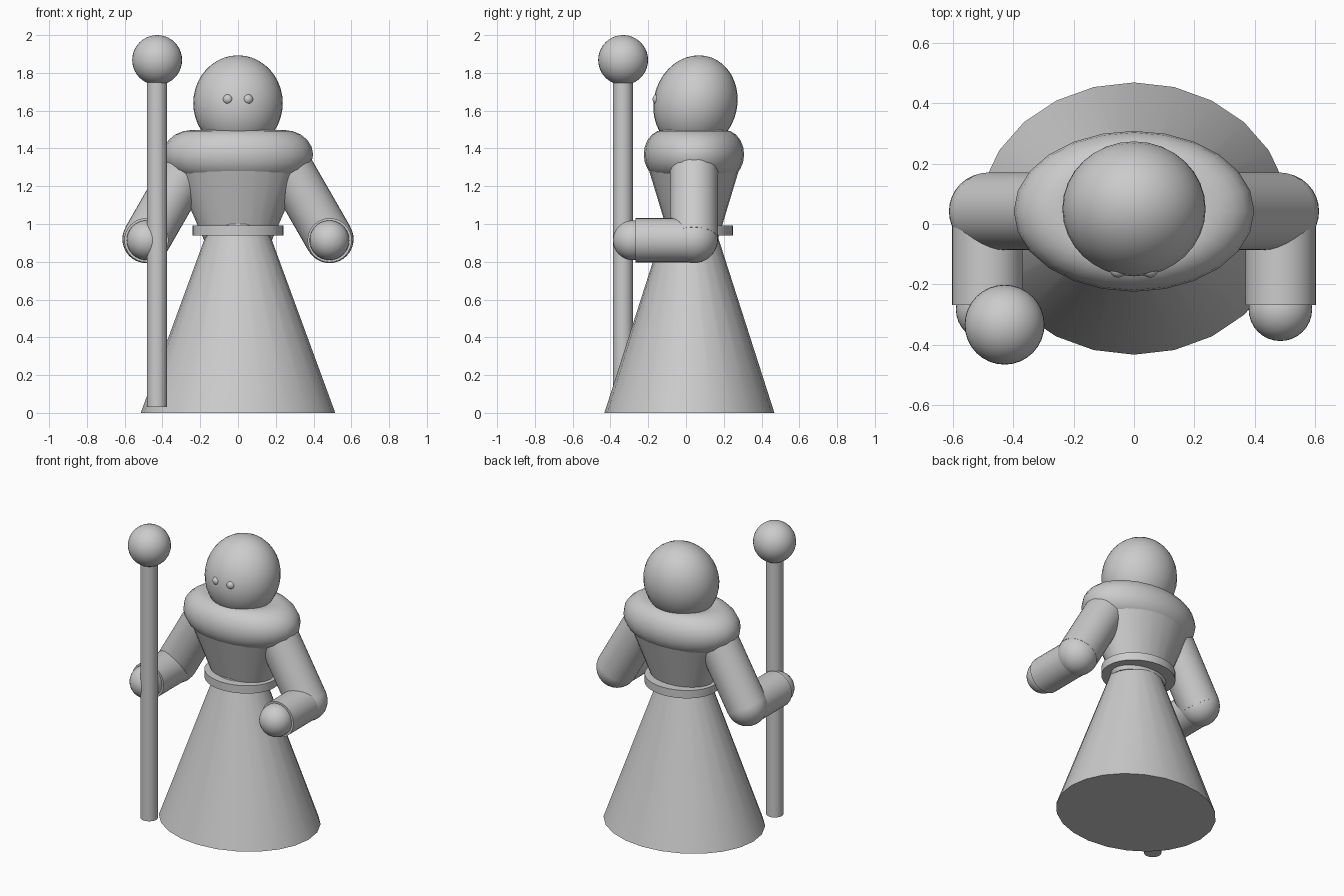
import bpy, math
from mathutils import Vector

if "Cube" in bpy.data.objects:
    bpy.data.objects.remove(bpy.data.objects["Cube"])

CY = 0.042  # depth of the body axis


def finish(ob, name):
    ob.name = name
    bpy.context.view_layer.objects.active = ob
    bpy.ops.object.select_all(action='DESELECT')
    ob.select_set(True)
    bpy.ops.object.transform_apply(location=False, rotation=True, scale=True)
    bpy.ops.object.shade_smooth_by_angle(angle=math.radians(35))
    return ob


def ball(name, loc, size):
    bpy.ops.mesh.primitive_uv_sphere_add(segments=32, ring_count=20, location=loc)
    ob = bpy.context.object
    ob.scale = size if isinstance(size, tuple) else (size,) * 3
    return finish(ob, name)


def frustum(name, z0, z1, r0, r1, y, depth_ratio, sides=24):
    bpy.ops.mesh.primitive_cone_add(vertices=sides, radius1=r0, radius2=r1,
                                    depth=z1 - z0, location=(0, y, (z0 + z1) / 2))
    ob = bpy.context.object
    ob.scale = (1, depth_ratio, 1)
    return finish(ob, name)


def rod(name, a, b, r, sides=32):
    a, b = Vector(a), Vector(b)
    bpy.ops.mesh.primitive_cylinder_add(vertices=sides, radius=r, depth=(b - a).length,
                                        location=(a + b) / 2)
    ob = bpy.context.object
    ob.rotation_euler = (b - a).to_track_quat('Z', 'Y').to_euler()
    return finish(ob, name)


# Robe skirt, torso and belt
frustum("skirt", 0, 1.0, 0.515, 0.148, 0.018, 0.874)
frustum("torso", 0.915, 1.37, 0.18, 0.377, CY, 0.70)
frustum("belt", 0.94, 0.993, 0.24, 0.24, CY, 0.865, 32)

# Rounded shoulder cape: a ring squashed front to back
bpy.ops.mesh.primitive_torus_add(major_segments=24, minor_segments=20, major_radius=1,
                                 minor_radius=0.65, location=(0, CY, 1.368))
cape = bpy.context.object
cape.scale = (0.241, 0.161, 0.2)
finish(cape, "shoulder_cape")

# Head, leaning very slightly forward at the face
head = ball("head", (0, 0.05, 1.64), (0.237, 0.223, 0.253))
for v in head.data.vertices:
    v.co.y += 0.07 * v.co.z

# Mirrored eyes and arms
for s, side in ((-1, "right"), (1, "left")):
    ball(f"{side}_eye", (s * 0.053, -0.15, 1.66), 0.027)
    shoulder, elbow = (s * 0.275, CY, 1.285), (s * 0.485, CY, 0.92)
    ball(f"{side}_shoulder", shoulder, 0.128)
    rod(f"{side}_upper_arm", shoulder, elbow, 0.128)
    ball(f"{side}_elbow", elbow, 0.127)
    rod(f"{side}_forearm", (s * 0.485, CY, 0.914), (s * 0.485, -0.268, 0.914), 0.117)
    ball(f"{side}_hand", (s * 0.484, -0.282, 0.914), 0.105)

# Staff with round top
rod("staff", (-0.429, -0.334, 0.03), (-0.429, -0.334, 1.82), 0.053)
ball("staff_orb", (-0.428, -0.333, 1.868), 0.132)
